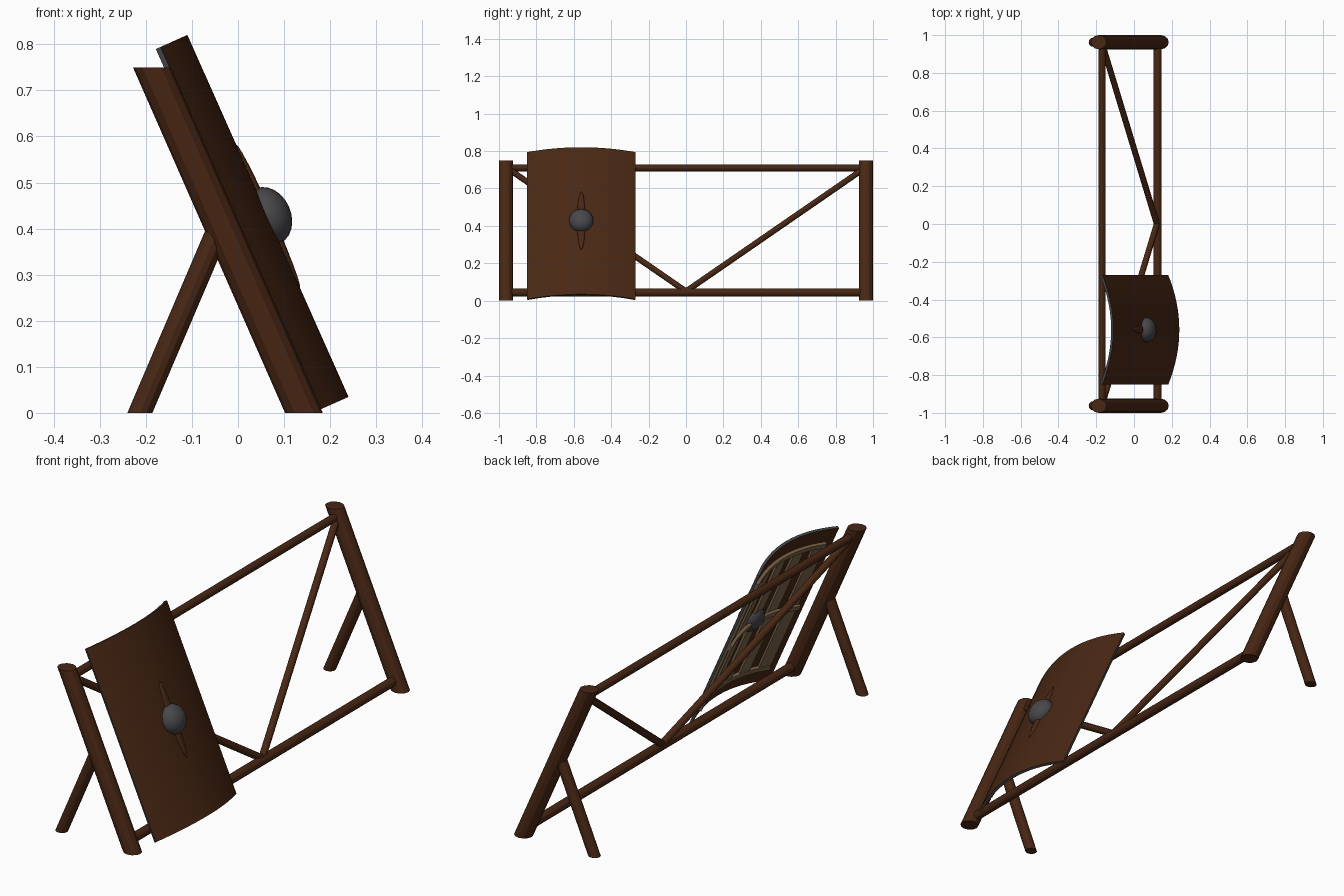
import bpy, bmesh, math
from mathutils import Matrix, Vector

cube = bpy.data.objects.get("Cube")
if cube:
    bpy.data.objects.remove(cube)


def material(name, rgb):
    m = bpy.data.materials.new(name)
    m.use_nodes = True
    m.diffuse_color = (*rgb, 1)
    m.node_tree.nodes["Principled BSDF"].inputs["Base Color"].default_value = (*rgb, 1)
    return m


LOG = material("dark log wood", (0.065, 0.02, 0.007))
BROWN = material("shield brown", (0.068, 0.021, 0.007))
TAN = material("pale plank wood", (0.2, 0.125, 0.065))
IRON = material("dark iron", (0.065, 0.065, 0.07))


def finish(name, bm, mats, smooth=False):
    mesh = bpy.data.meshes.new(name)
    bm.normal_update()
    bm.to_mesh(mesh)
    bm.free()
    for m in mats:
        mesh.materials.append(m)
    for p in mesh.polygons:
        p.use_smooth = smooth
    ob = bpy.data.objects.new(name, mesh)
    bpy.context.collection.objects.link(ob)
    return ob


def log(name, a, b, radius, level_ends=False):
    """Round pole from a to b; level_ends saws both ends horizontally."""
    a, b = Vector(a), Vector(b)
    d = b - a
    bm = bmesh.new()
    bmesh.ops.create_cone(bm, cap_ends=True, segments=12, radius1=radius,
                          radius2=radius, depth=d.length)
    turn = d.to_track_quat('Z', 'Y').to_matrix().to_4x4()
    bm.transform(Matrix.Translation((a + b) / 2) @ turn)
    if level_ends:
        for v in bm.verts:
            end = a if (v.co - a).length < (v.co - b).length else b
            v.co += d * ((end.z - v.co.z) / d.z)
    return finish(name, bm, [LOG])


def lean(y, z):
    """Point on the leaning plane of the frame."""
    return (0.143 - 0.44 * z, y, z)


# Rack: posts, props and braces on each side, joined by two rails
for side, s in (("front", -1), ("back", 1)):
    y = 0.9625 * s
    log(side + "_post", lean(y, 0), lean(y, 0.75), 0.0375, True)
    log(side + "_prop_leg", (-0.213, y, 0), (-0.04, y, 0.405), 0.025, True)
    log(side + "_brace", lean(0.95 * s, 0.705), lean(0, 0.05), 0.016)
log("top_rail", lean(-0.95, 0.71), lean(0.95, 0.71), 0.018)
log("bottom_rail", lean(-0.95, 0.043), lean(0.95, 0.043), 0.021)

# Shield frame: local x across, y up the shield, z outward
tilt = math.radians(24)
across = Vector((0, 1, 0))
up = Vector((-math.sin(tilt), 0, math.cos(tilt)))
out = across.cross(up)
FRAME = Matrix.Translation((0.065, -0.56, 0.4275)) @ Matrix((across, up, out)).transposed().to_4x4()
HALF_W, HALF_H, SAG = 0.29, 0.43, 0.064


def curved_panel(name, cx, cy, hw, hh, depth, thick, mats, cols=4):
    """Thin panel following the curve of the shield."""
    bm = bmesh.new()
    bmesh.ops.create_grid(bm, x_segments=cols, y_segments=1, size=1)
    for v in bm.verts:
        x, y = cx + v.co.x * hw, cy + v.co.y * hh
        v.co = FRAME @ Vector((x, y, -SAG * (x / HALF_W) ** 2 - depth))
    ob = finish(name, bm, mats, True)
    sol = ob.modifiers.new("thickness", 'SOLIDIFY')
    sol.thickness = thick
    sol.offset = -1
    sol.material_offset_rim = len(mats) - 1
    bpy.ops.object.select_all(action='DESELECT')
    ob.select_set(True)
    bpy.context.view_layer.objects.active = ob
    bpy.ops.object.modifier_apply(modifier=sol.name)
    bpy.ops.object.shade_smooth_by_angle(angle=math.radians(35))
    return ob


def ellipsoid(name, radii, mat):
    bm = bmesh.new()
    bmesh.ops.create_uvsphere(bm, u_segments=20, v_segments=12, radius=1)
    bm.transform(FRAME @ Matrix.Diagonal((*radii, 1)))
    return finish(name, bm, [mat], True)


# Shield board with iron edging
curved_panel("shield_board", 0, 0, HALF_W, HALF_H, 0, 0.012, [BROWN, IRON], 16)

# Wooden strips, battens and grip on the hollow side
for i in range(5):
    curved_panel(f"back_strip_{i + 1}", (i - 2) * 0.11, 0, 0.03, 0.345, 0.012, 0.01, [TAN])
for label, s in (("lower", -1), ("upper", 1)):
    curved_panel(label + "_batten", 0, 0.345 * s, 0.25, 0.012, 0.012, 0.014, [TAN], 12)
curved_panel("grip_bar", 0, 0, 0.25, 0.012, 0.022, 0.012, [TAN], 12)

# Central boss and the tapered spine behind it
ellipsoid("boss", (0.065, 0.065, 0.05), IRON)
ellipsoid("spine_ridge", (0.022, 0.17, 0.01), BROWN)
